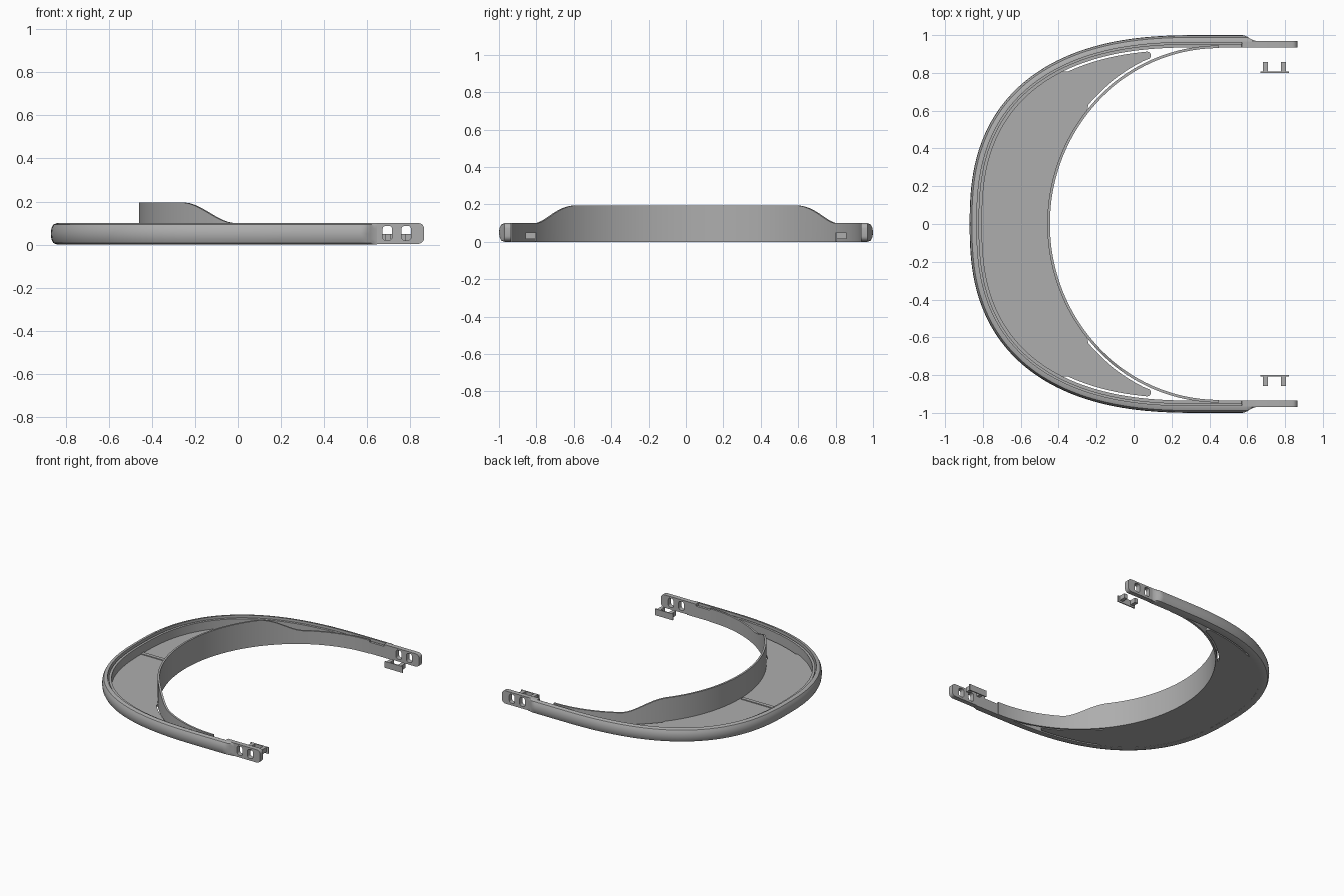
import bpy, bmesh, math
from mathutils import Vector

cube = bpy.data.objects.get("Cube")
if cube:
    bpy.data.objects.remove(cube, do_unlink=True)

grey = bpy.data.materials.new("plain grey")
grey.use_nodes = True
colour = (0.42, 0.42, 0.42, 1)
grey.diffuse_color = colour
grey.node_tree.nodes["Principled BSDF"].inputs["Base Color"].default_value = colour


def finish(obj):
    obj.data.materials.clear()
    obj.data.materials.append(grey)
    bpy.ops.object.select_all(action="DESELECT")
    obj.select_set(True)
    bpy.context.view_layer.objects.active = obj
    bpy.ops.object.shade_smooth_by_angle(angle=math.radians(35))


def from_bmesh(name, bm):
    bmesh.ops.recalc_face_normals(bm, faces=bm.faces)
    mesh = bpy.data.meshes.new(name)
    bm.to_mesh(mesh)
    bm.free()
    obj = bpy.data.objects.new(name, mesh)
    bpy.context.collection.objects.link(obj)
    finish(obj)
    return obj


def mirrored(half):
    """Full path from -y to +y out of the half that starts at y = 0."""
    return [Vector((p.x, -p.y)) for p in reversed(half[1:])] + half


def inward(path):
    normals = []
    for i in range(len(path)):
        t = path[min(i + 1, len(path) - 1)] - path[max(i - 1, 0)]
        normals.append(Vector((t.y, -t.x)).normalized())
    return normals


def sweep(name, path, section):
    """Sweep a closed section of (inward offset, height) along a path."""
    bm = bmesh.new()
    rings = []
    for p, n in zip(path, inward(path)):
        rings.append([bm.verts.new((*(p + n * d), z)) for d, z in section(p.x)])
    count = len(rings[0])
    for a, b in zip(rings, rings[1:]):
        for i in range(count):
            j = (i + 1) % count
            bm.faces.new((a[i], a[j], b[j], b[i]))
    bm.faces.new(rings[0])
    bm.faces.new(rings[-1])
    return from_bmesh(name, bm)


def arc_half(cx, a, b, power, steps=48):
    pts = []
    for i in range(steps + 1):
        t = math.pi / 2 * i / steps
        c, s = max(math.cos(t), 0), math.sin(t)
        pts.append(Vector((cx - a * c ** (2 / power), b * s ** (2 / power))))
    return pts


def box(name, x0, x1, y0, y1, z0, z1):
    bm = bmesh.new()
    bmesh.ops.create_cube(bm, size=1)
    for v in bm.verts:
        v.co = ((x0 + x1) / 2 + v.co.x * (x1 - x0),
                (y0 + y1) / 2 + v.co.y * (y1 - y0),
                (z0 + z1) / 2 + v.co.z * (z1 - z0))
    return from_bmesh(name, bm)


# Outer rim with rounded outside, top groove and tapered ends
rim_half = arc_half(0.35, 1.22, 1.0, 2.5)
rim_half += [Vector((x, 1.0)) for x in (0.46, 0.569, 0.571, 0.585, 0.6, 0.615, 0.63, 0.645)]
rim_path = mirrored(rim_half)


def rim_section(x):
    k = min(max((x - 0.575) / 0.07, 0), 1)
    shrink = 0.03 * k * k * (3 - 2 * k)
    outer = [(0.03, 0), (0.012, 0.007), (0.003, 0.025), (0, 0.05),
             (0.003, 0.075), (0.012, 0.093), (0.03, 0.1)]
    floor, lip = (0.03, 0.085) if x < 0.57 else (0.1, 0.1)
    inner = [(0.038, 0.1), (0.038, floor), (0.047, floor),
             (0.047, lip), (0.065, lip), (0.065, 0)]
    return [(max(d, shrink), z) for d, z in outer] + inner


sweep("outer_rim", rim_path, rim_section)

# Inner band, raised in the middle
band_half = arc_half(0.45, 0.91, 0.945, 2)
band_path = mirrored(band_half)


def band_section(x):
    k = min(max((x + 0.26) / 0.24, 0), 1)
    top = 0.195 - 0.095 * k * k * (3 - 2 * k)
    return [(0, 0), (0.014, 0), (0.014, top), (0, top)]


sweep("inner_band", band_path, band_section)

# Crescent floor with slots beside its rounded tips
tip_x = 0.08
outer_edge, inner_edge = [], []
for p, n in zip(rim_path, inward(rim_path)):
    q = p + n * (0.06 if p.x < -0.4 else 0.077)
    if p.y >= 0 and q.x < tip_x:
        outer_edge.append(q)
for p, n in zip(band_path, inward(band_path)):
    q = p - n * (-0.005 if p.x < -0.25 else 0.012)
    if p.y >= 0 and q.x < tip_x:
        inner_edge.append(q)
high, low = outer_edge[-1], inner_edge[-1]
middle, radius = (high + low) / 2, (high - low) / 2
side = Vector((radius.y, -radius.x))
tip = [middle + radius * math.cos(a) + side * math.sin(a)
       for a in [math.pi * i / 8 for i in range(1, 8)]]
half = outer_edge + tip + inner_edge[::-1]
outline = half + [Vector((p.x, -p.y)) for p in reversed(half[1:-1])]
bm = bmesh.new()
base = bm.faces.new([bm.verts.new((p.x, p.y, 0.001)) for p in outline])
raised = bmesh.ops.extrude_face_region(bm, geom=[base])["geom"]
for v in raised:
    if isinstance(v, bmesh.types.BMVert):
        v.co.z = 0.02
if base.is_valid is False or len([f for f in bm.faces if len(f.verts) > 4]) < 2:
    bm.faces.new([v for v in bm.verts if v.co.z < 0.01][:len(outline)])
from_bmesh("crescent_floor", bm)

# Low rib across the middle of the floor
box("floor_rib", -0.81, -0.47, -0.014, 0.014, 0.015, 0.026)


def rounded(x0, x1, z0, z1, r):
    pts = []
    for k, (cx, cz) in enumerate([(x1 - r, z1 - r), (x0 + r, z1 - r),
                                  (x0 + r, z0 + r), (x1 - r, z0 + r)]):
        for i in range(6):
            a = math.pi / 2 * (k + i / 5)
            pts.append((cx + r * math.cos(a), cz + r * math.sin(a)))
    return pts


# Arm ends with two holes, and the loose two-peg clips beside them
for label, s in (("left", 1), ("right", -1)):
    curve = bpy.data.curves.new(label + "_arm", "CURVE")
    curve.dimensions = "2D"
    curve.fill_mode = "BOTH"
    curve.extrude = 0.0175
    for loop in (rounded(0.61, 0.865, 0.003, 0.1, 0.028),
                 rounded(0.672, 0.716, 0.02, 0.087, 0.015),
                 rounded(0.76, 0.804, 0.02, 0.087, 0.015)):
        spline = curve.splines.new("POLY")
        spline.points.add(len(loop) - 1)
        for point, (x, z) in zip(spline.points, loop):
            point.co = (x, z, 0, 1)
        spline.use_cyclic_u = True
    arm = bpy.data.objects.new(label + "_arm_end", curve)
    bpy.context.collection.objects.link(arm)
    arm.rotation_euler.x = math.pi / 2
    arm.location.y = s * 0.9525
    bpy.ops.object.select_all(action="DESELECT")
    arm.select_set(True)
    bpy.context.view_layer.objects.active = arm
    bpy.ops.object.convert(target="MESH")
    finish(arm)

    plate = sorted((s * 0.8, s * 0.808))
    box(label + "_clip_plate", 0.67, 0.82, *plate, 0.002, 0.05)
    for i, x in enumerate((0.682, 0.778)):
        peg = sorted((s * 0.805, s * 0.857))
        box(f"{label}_clip_peg_{i + 1}", x, x + 0.028, *peg, 0.015, 0.05)
